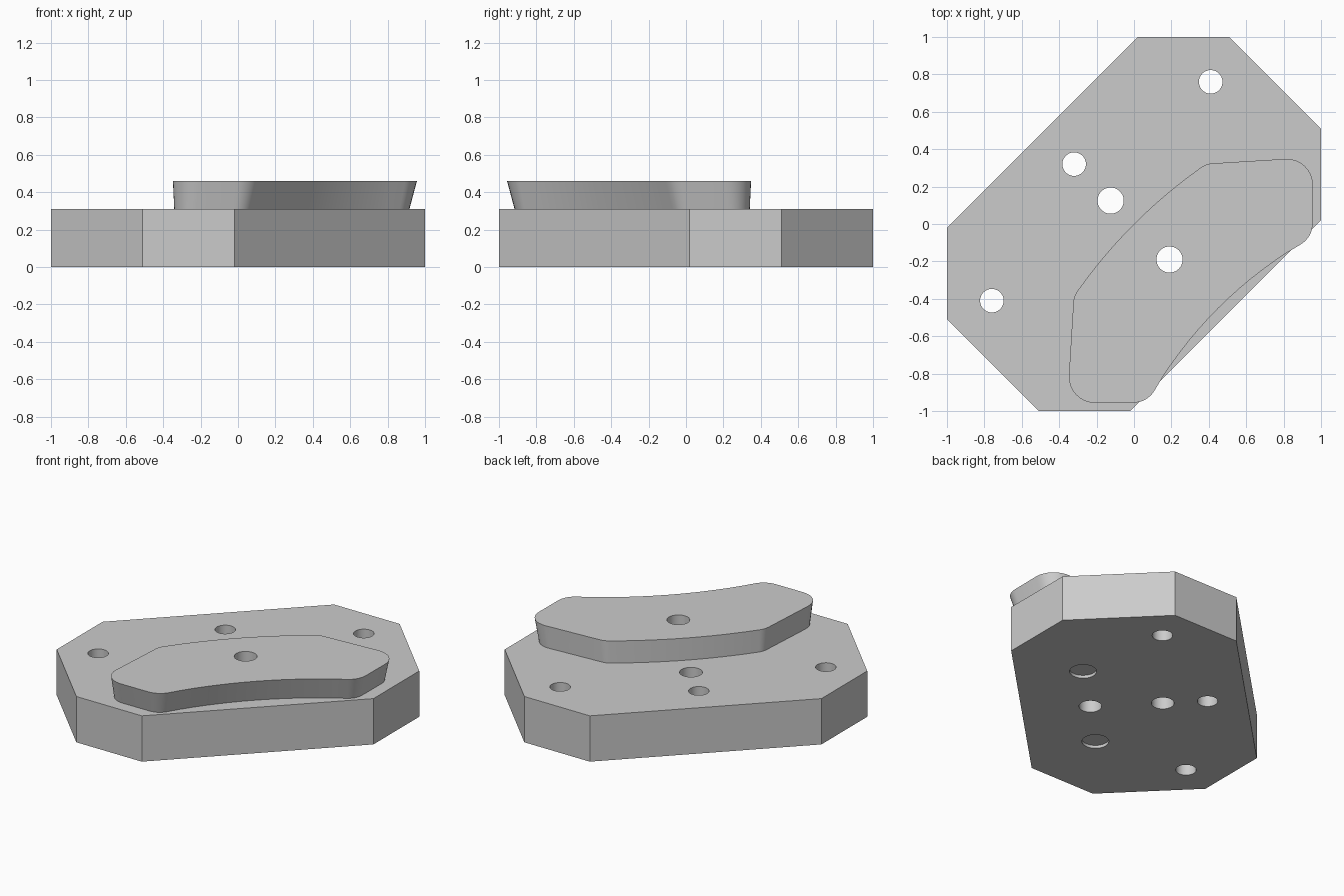
import bpy
import bmesh
import math
from mathutils import Vector

if "Cube" in bpy.data.objects:
    bpy.data.objects.remove(bpy.data.objects["Cube"], do_unlink=True)

PLATE_TOP = 0.31
PAD_TOP = 0.46
ROOT = math.sqrt(0.5)

grey = bpy.data.materials.new("machined grey")
grey.use_nodes = True
colour = (0.6, 0.6, 0.6, 1)
grey.diffuse_color = colour
grey.node_tree.nodes["Principled BSDF"].inputs["Base Color"].default_value = colour


def finish(name, bm):
    bmesh.ops.recalc_face_normals(bm, faces=bm.faces)
    mesh = bpy.data.meshes.new(name)
    bm.to_mesh(mesh)
    bm.free()
    mesh.materials.append(grey)
    obj = bpy.data.objects.new(name, mesh)
    bpy.context.collection.objects.link(obj)
    return obj


def loft(name, lower, upper, z0, z1):
    """Solid between two outlines with equal point counts."""
    bm = bmesh.new()
    a = [bm.verts.new((p.x, p.y, z0)) for p in lower]
    b = [bm.verts.new((p.x, p.y, z1)) for p in upper]
    bm.faces.new(a[::-1])
    bm.faces.new(b)
    for i in range(len(a)):
        j = (i + 1) % len(a)
        bm.faces.new((a[i], a[j], b[j], b[i]))
    return finish(name, bm)


def fillet(corners, steps=8):
    """Round each (point, radius) corner of a closed outline."""
    out = []
    for i, (p, r) in enumerate(corners):
        if r == 0:
            out.append(p)
            continue
        to_prev = (corners[i - 1][0] - p).normalized()
        to_next = (corners[(i + 1) % len(corners)][0] - p).normalized()
        half = to_prev.angle(to_next) / 2
        centre = p + (to_prev + to_next).normalized() * r / math.sin(half)
        start = p + to_prev * r / math.tan(half) - centre
        turn = math.pi - 2 * half
        first = math.atan2(start.y, start.x)
        for k in range(steps + 1):
            a = first + turn * k / steps
            out.append(centre + Vector((math.cos(a), math.sin(a))) * r)
    return out


def diagonal(u, v):
    """Point measured along and across the model's long diagonal."""
    return Vector(((u + v) * ROOT, (u - v) * ROOT))


# Base plate: half of the octagon, repeated by a half turn
half_plate = [Vector(p) for p in ((1, 0.02), (1, 0.51), (0.51, 1), (0.02, 1))]
octagon = half_plate + [-p for p in half_plate]
plate = loft("base_plate", octagon, octagon, 0, PLATE_TOP)

# Curved pad, counterclockwise: one end is mirrored, long sides are shallow arcs
end = [(diagonal(0.625, 0.725), 0.13),
       (Vector((0.958, 0.357)), 0.14),
       (Vector((0.385, 0.322)), 0.12)]
other_end = [(Vector((-p.y, -p.x)), r) for p, r in reversed(end)]
span = [i / 8 for i in range(-6, 7)]
front_arc = [(diagonal(0.625 * t, 0.637 + 0.225 * (0.625 * t) ** 2), 0) for t in span]
back_arc = [(diagonal(-0.5 * t, 0.18 * (0.5 * t) ** 2), 0) for t in span]
pad_upper = fillet(end + back_arc + other_end + front_arc)

# The foot of the pad is drawn in, most strongly on the hollow side
pad_lower = []
for i, p in enumerate(pad_upper):
    d_in = (p - pad_upper[i - 1]).normalized()
    d_out = (pad_upper[(i + 1) % len(pad_upper)] - p).normalized()
    along = (d_in + d_out).normalized()
    outward = Vector((along.y, -along.x))
    pad_lower.append(p - outward * 0.0235 - diagonal(0, 0.0235))
pad = loft("curved_pad", pad_lower, pad_upper, PLATE_TOP, PAD_TOP)

# Holes: x, y, radius, bottom, top
through = [(0.41, 0.76, 0.063), (-0.76, -0.41, 0.063), (-0.32, 0.32, 0.063),
           (-0.125, 0.125, 0.07), (0.19, -0.19, 0.07)]
recesses = [(0.5, 0.11, 0.083), (-0.11, -0.5, 0.083)]
holes = [h + (-0.1, 0.6) for h in through] + [h + (-0.1, 0.02) for h in recesses]
bm = bmesh.new()
for x, y, r, z0, z1 in holes:
    made = bmesh.ops.create_cone(bm, cap_ends=True, segments=48,
                                 radius1=r, radius2=r, depth=z1 - z0)
    bmesh.ops.translate(bm, verts=made["verts"], vec=(x, y, (z0 + z1) / 2))
cutter = finish("hole_cutter", bm)
cutter.hide_render = True

# Drill both parts, then smooth the curved walls
for obj in (plate, pad):
    cut = obj.modifiers.new("holes", "BOOLEAN")
    cut.operation = "DIFFERENCE"
    cut.solver = "EXACT"
    cut.object = cutter
    bpy.ops.object.select_all(action="DESELECT")
    obj.select_set(True)
    bpy.context.view_layer.objects.active = obj
    bpy.ops.object.modifier_apply(modifier=cut.name)
    bpy.ops.object.shade_smooth_by_angle(angle=math.radians(30))
bpy.data.objects.remove(cutter, do_unlink=True)
